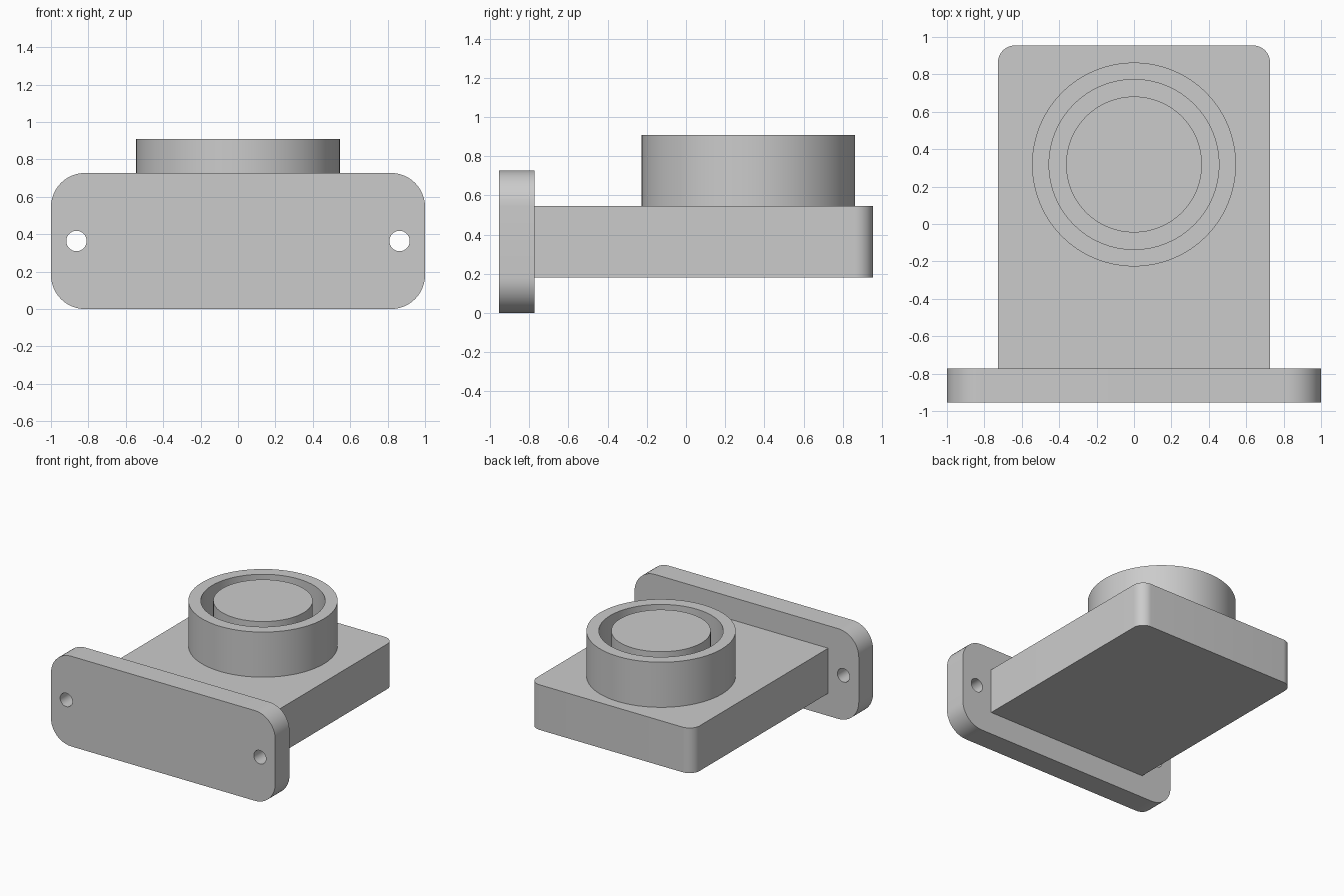
import bpy, bmesh
from math import sin, cos, pi, radians
from mathutils import Matrix

cube = bpy.data.objects.get("Cube")
if cube:
    bpy.data.objects.remove(cube, do_unlink=True)

U = 1 / 11  # design unit

grey = bpy.data.materials.new("plain grey")
grey.use_nodes = True
color = (0.6, 0.6, 0.6, 1)
grey.diffuse_color = color
grey.node_tree.nodes["Principled BSDF"].inputs["Base Color"].default_value = color


def circle(cx, cy, r, n=64):
    return [(cx + r * cos(2 * pi * i / n), cy + r * sin(2 * pi * i / n)) for i in range(n)]


def rounded_rect(x0, x1, y0, y1, radii, n=12):
    """Outline with one radius per corner, from the lower left, counterclockwise."""
    corners = [(x0, y0, 1, 1), (x1, y0, -1, 1), (x1, y1, -1, -1), (x0, y1, 1, -1)]
    points = []
    for k, ((x, y, sx, sy), r) in enumerate(zip(corners, radii)):
        if r == 0:
            points.append((x, y))
            continue
        for i in range(n + 1):
            a = pi + (k + i / n) * pi / 2
            points.append((x + sx * r + r * cos(a), y + sy * r + r * sin(a)))
    return points


def extrude(name, loops, depth, matrix):
    """Fill the outer loop minus the inner loops and extrude it along local z from 0 to depth."""
    curve = bpy.data.curves.new(name, "CURVE")
    curve.dimensions = "2D"
    curve.fill_mode = "BOTH"
    curve.extrude = depth / 2
    for loop in loops:
        spline = curve.splines.new("POLY")
        spline.points.add(len(loop) - 1)
        for point, (x, y) in zip(spline.points, loop):
            point.co = (x, y, 0, 1)
        spline.use_cyclic_u = True
    obj = bpy.data.objects.new(name, curve)
    bpy.context.collection.objects.link(obj)
    bpy.ops.object.select_all(action="DESELECT")
    obj.select_set(True)
    bpy.context.view_layer.objects.active = obj
    bpy.ops.object.convert(target="MESH")
    obj = bpy.context.view_layer.objects.active
    mesh = obj.data
    bm = bmesh.new()
    bm.from_mesh(mesh)
    bmesh.ops.remove_doubles(bm, verts=bm.verts, dist=1e-5)
    bm.transform(matrix @ Matrix.Translation((0, 0, depth / 2)))
    bmesh.ops.recalc_face_normals(bm, faces=bm.faces)
    bm.to_mesh(mesh)
    bm.free()
    mesh.materials.clear()
    mesh.materials.append(grey)
    bpy.ops.object.shade_smooth_by_angle(angle=radians(30))
    return obj


front_y = -10.5 * U
plate_depth = 2 * U
sink = 0.5 * U  # hidden overlap between joined parts

# Upright mounting plate with two through holes
extrude("mounting_plate",
        [rounded_rect(-1, 1, 0, 8 * U, [2 * U] * 4)]
        + [circle(s * 9.5 * U, 4 * U, 0.6 * U, 32) for s in (-1, 1)],
        plate_depth,
        Matrix.Translation((0, front_y + plate_depth, 0)) @ Matrix.Rotation(pi / 2, 4, "X"))

# Flat body block, rounded at the back corners
extrude("body_block",
        [rounded_rect(-8 * U, 8 * U, front_y + plate_depth - sink, -front_y, [0, 0, U, U])],
        4 * U, Matrix.Translation((0, 0, 2 * U)))

# Raised collar and the plug inside it, parted by an open groove
boss_y = 3.5 * U
boss_base = Matrix.Translation((0, boss_y, 6 * U - sink))
extrude("collar_ring", [circle(0, 0, 6 * U), circle(0, 0, 5 * U)], 4 * U + sink, boss_base)
extrude("centre_plug", [circle(0, 0, 4 * U)], 4 * U + sink, boss_base)
